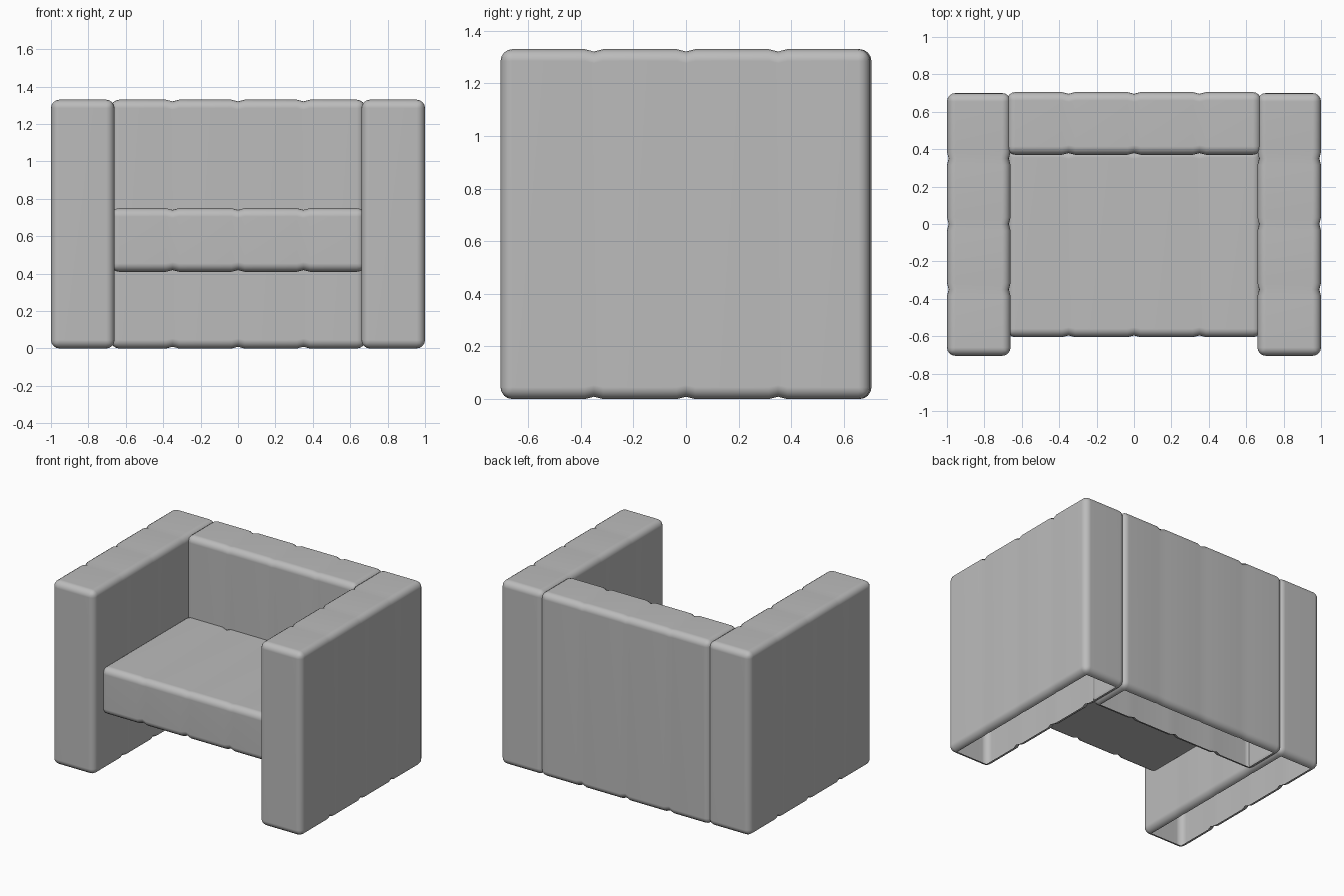
import bpy
import bmesh
from mathutils import Vector

cube = bpy.data.objects.get("Cube")
if cube:
    bpy.data.objects.remove(cube, do_unlink=True)

# Upholstery colour
fabric = bpy.data.materials.new("grey_fabric")
fabric.use_nodes = True
grey = (0.5, 0.5, 0.5, 1)
fabric.diffuse_color = grey
fabric.node_tree.nodes["Principled BSDF"].inputs["Base Color"].default_value = grey

SEAMS = (-0.35, 0, 0.35)
GROOVE = 0.035
DEPTH = 0.009
ROUND = 0.045


def cushion(name, low, high, axis, open_base):
    """Rounded block, pinched by seams along one axis, optionally hollow below."""
    low, high = Vector(low), Vector(high)
    centre, size = (low + high) / 2, high - low
    bm = bmesh.new()
    bmesh.ops.create_cube(bm, size=1)
    bmesh.ops.scale(bm, vec=size, verts=bm.verts)
    bmesh.ops.translate(bm, vec=centre, verts=bm.verts)
    bmesh.ops.bevel(bm, geom=bm.edges[:], offset=ROUND, segments=4,
                    profile=0.5, affect='EDGES', clamp_overlap=True)

    # Open underside
    if open_base:
        base = [f for f in bm.faces if f.normal.z < -0.99
                and f.calc_center_median().z < low.z + 0.001]
        bmesh.ops.delete(bm, geom=base, context='FACES')

    # Stitched seams
    normal = Vector((0, 0, 0))
    normal[axis] = 1
    for seam in SEAMS:
        for offset in (-GROOVE, 0, GROOVE):
            bmesh.ops.bisect_plane(bm, geom=bm.verts[:] + bm.edges[:] + bm.faces[:],
                                   plane_co=normal * (seam + offset), plane_no=normal)
        for v in bm.verts:
            if abs(v.co[axis] - seam) < 0.001:
                for i in range(3):
                    if i != axis:
                        v.co[i] -= DEPTH * (v.co[i] - centre[i]) / (size[i] / 2)

    mesh = bpy.data.meshes.new(name)
    bm.to_mesh(mesh)
    bm.free()
    mesh.materials.append(fabric)
    for poly in mesh.polygons:
        poly.use_smooth = True
    obj = bpy.data.objects.new(name, mesh)
    bpy.context.collection.objects.link(obj)
    mod = obj.modifiers.new("soft_normals", 'WEIGHTED_NORMAL')
    mod.keep_sharp = True
    return obj


# Arms
cushion("left_arm", (0.66, -0.705, 0), (1, 0.7, 1.33), 1, True)
cushion("right_arm", (-1, -0.705, 0), (-0.66, 0.7, 1.33), 1, True)

# Backrest and seat
cushion("backrest", (-0.68, 0.37, 0), (0.68, 0.705, 1.33), 0, True)
cushion("seat", (-0.68, -0.605, 0.41), (0.68, 0.4, 0.75), 0, False)
